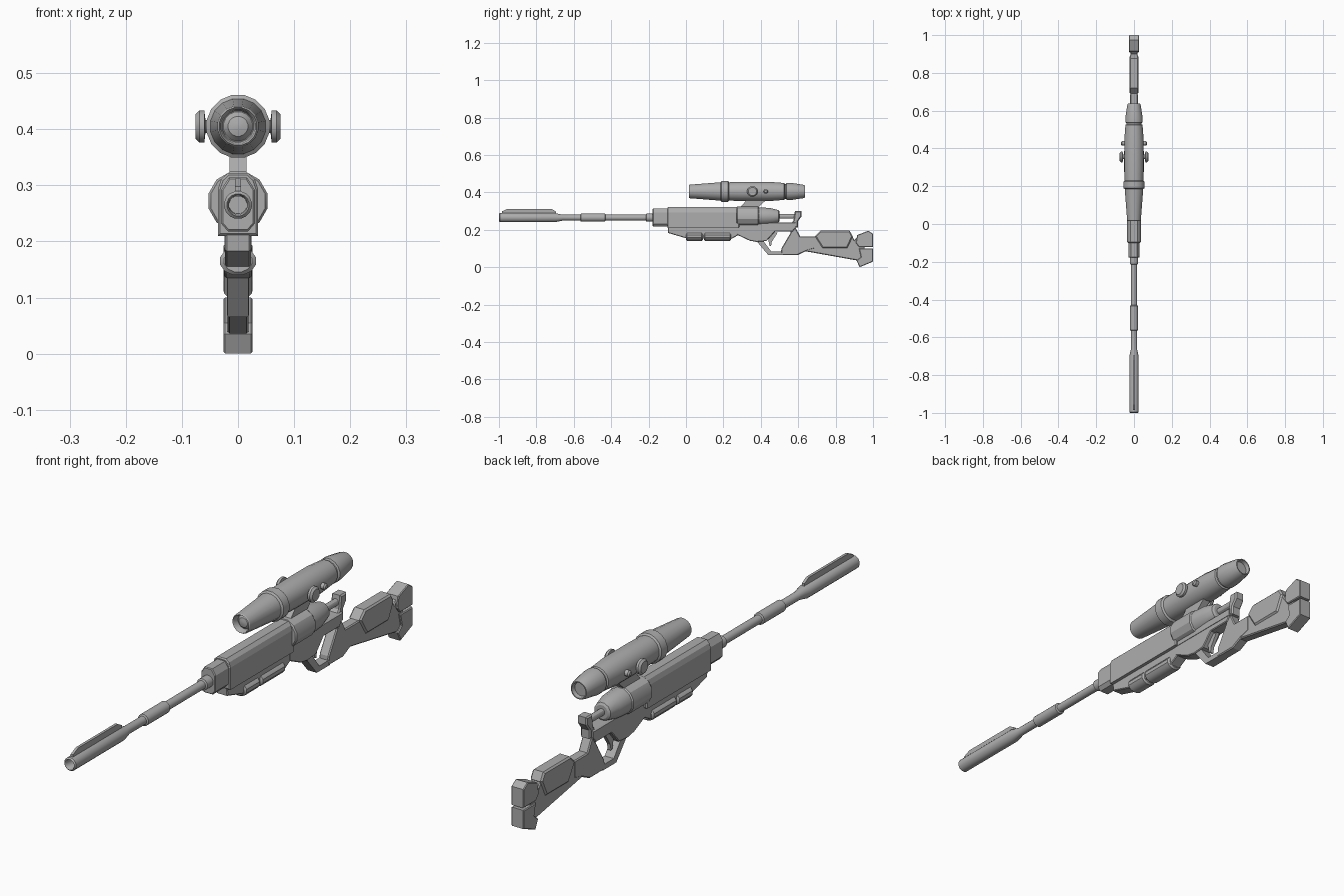
import bpy, bmesh, math
from mathutils import Matrix

cube = bpy.data.objects.get("Cube")
if cube:
    bpy.data.objects.remove(cube, do_unlink=True)

grey = bpy.data.materials.new("gunmetal grey")
grey.use_nodes = True
COL = (0.42, 0.42, 0.42, 1)
grey.diffuse_color = COL
grey.node_tree.nodes["Principled BSDF"].inputs["Base Color"].default_value = COL


def finish(name, bm, smooth=False):
    bmesh.ops.recalc_face_normals(bm, faces=bm.faces)
    me = bpy.data.meshes.new(name)
    bm.to_mesh(me)
    bm.free()
    me.materials.append(grey)
    ob = bpy.data.objects.new(name, me)
    bpy.context.collection.objects.link(ob)
    if smooth:
        bpy.ops.object.select_all(action='DESELECT')
        ob.select_set(True)
        bpy.context.view_layer.objects.active = ob
        bpy.ops.object.shade_smooth_by_angle(angle=math.radians(30))
    return ob


def lathe(name, profile, z, segs=16, axis='Y', origin=(0, 0), sx=1.0):
    """Revolve (position, radius) pairs about an axis; origin is the (x, y) offset."""
    bm = bmesh.new()
    rings = []
    for p, r in profile:
        ring = []
        for i in range(segs):
            a = 2 * math.pi * (i + 0.5) / segs
            u, v = r * math.cos(a) * sx, r * math.sin(a)
            co = (u, p, v) if axis == 'Y' else (p, u, v)
            ring.append(bm.verts.new((co[0] + origin[0], co[1] + origin[1], co[2] + z)))
        rings.append(ring)
    for a, b in zip(rings, rings[1:]):
        for i in range(segs):
            j = (i + 1) % segs
            bm.faces.new((a[i], a[j], b[j], b[i]))
    bm.faces.new(rings[0])
    bm.faces.new(rings[-1])
    return finish(name, bm, True)


def prism(name, pts, half, bevel=0.0):
    """Side outline of (y, z) points extruded across x, with chamfered rims."""
    bm = bmesh.new()
    face = bm.faces.new([bm.verts.new((-half, y, z)) for y, z in pts])
    ext = bmesh.ops.extrude_face_region(bm, geom=[face])
    bmesh.ops.translate(bm, vec=(2 * half, 0, 0),
                        verts=[g for g in ext["geom"] if isinstance(g, bmesh.types.BMVert)])
    if bevel:
        rims = [e for e in bm.edges if abs(e.verts[0].co.x - e.verts[1].co.x) < 1e-6]
        bmesh.ops.bevel(bm, geom=rims, offset=bevel, segments=1, affect='EDGES')
    return finish(name, bm)


def section(name, pts, y0, y1, bevel=0.0):
    """Front outline of (x, z) points, right half only, mirrored and run along y."""
    full = pts + [(-x, z) for x, z in reversed(pts)]
    bm = bmesh.new()
    face = bm.faces.new([bm.verts.new((x, y0, z)) for x, z in full])
    ext = bmesh.ops.extrude_face_region(bm, geom=[face])
    bmesh.ops.translate(bm, vec=(0, y1 - y0, 0),
                        verts=[g for g in ext["geom"] if isinstance(g, bmesh.types.BMVert)])
    if bevel:
        rims = [e for e in bm.edges if abs(e.verts[0].co.y - e.verts[1].co.y) < 1e-6]
        bmesh.ops.bevel(bm, geom=rims, offset=bevel, segments=1, affect='EDGES')
    return finish(name, bm)


# Barrel with hollow muzzle, middle sleeve and rear collar
BZ = 0.265
lathe("barrel", [(-0.96, 0.016), (-0.995, 0.017), (-1.0, 0.02), (-0.995, 0.025), (-0.7, 0.025),
                 (-0.66, 0.016), (-0.565, 0.016), (-0.562, 0.022), (-0.433, 0.022),
                 (-0.43, 0.016), (-0.215, 0.016), (-0.212, 0.022), (-0.15, 0.022)], BZ)
prism("front_sight", [(-0.985, 0.28), (-0.985, 0.298), (-0.955, 0.312), (-0.72, 0.312),
                      (-0.695, 0.298), (-0.695, 0.28)], 0.005)

# Receiver
section("barrel_block", [(0.018, 0.218), (0.03, 0.232), (0.03, 0.292), (0.016, 0.314)], -0.178, -0.09, 0.003)
section("receiver", [(0.036, 0.21), (0.036, 0.293), (0.03, 0.311), (0.018, 0.322)], -0.1, 0.285, 0.004)
lathe("rear_housing", [(0.27, 0.05), (0.275, 0.054), (0.385, 0.054), (0.39, 0.05), (0.45, 0.046),
                       (0.495, 0.034), (0.5, 0.026)], 0.272, 12)
lathe("bolt_rod", [(0.48, 0.013), (0.6, 0.013)], 0.272, 12)
section("lower_rail", [(0.026, 0.21), (0.026, 0.236), (0.02, 0.24)], 0.27, 0.585)
prism("rear_bracket", [(0.54, 0.212), (0.575, 0.25), (0.582, 0.3), (0.618, 0.3), (0.618, 0.272),
                       (0.598, 0.245), (0.598, 0.212)], 0.02, 0.005)

# Fore-end and the split tube beneath it
prism("fore_end", [(-0.098, 0.215), (-0.095, 0.183), (0.0, 0.155), (0.24, 0.15),
                   (0.28, 0.172), (0.34, 0.172), (0.34, 0.215)], 0.023, 0.003)
for name, y0, y1 in (("front_tube", 0.0, 0.09), ("rear_tube", 0.096, 0.24)):
    lathe(name, [(y0, 0.02), (y0 + 0.006, 0.026), (y1 - 0.006, 0.026), (y1, 0.02)], 0.165, 12, sx=1.27)

# Grip, trigger guard and trigger
prism("grip_base", [(0.27, 0.215), (0.27, 0.175), (0.34, 0.142), (0.378, 0.135), (0.43, 0.14),
                    (0.475, 0.19), (0.57, 0.19), (0.587, 0.215)], 0.024, 0.003)
prism("trigger_guard", [(0.375, 0.142), (0.44, 0.065), (0.52, 0.065), (0.515, 0.085),
                        (0.455, 0.085), (0.412, 0.142)], 0.019)
prism("trigger", [(0.44, 0.15), (0.47, 0.185), (0.49, 0.185), (0.458, 0.135), (0.455, 0.112), (0.446, 0.115)], 0.007)
prism("grip", [(0.507, 0.065), (0.597, 0.065), (0.645, 0.088), (0.69, 0.1), (0.69, 0.165),
               (0.61, 0.165), (0.587, 0.21), (0.55, 0.21), (0.56, 0.185), (0.51, 0.1)], 0.02, 0.004)

# Stock, cheek rest and two-piece butt pad
prism("stock", [(0.64, 0.085), (0.92, 0.035), (0.955, 0.06), (0.955, 0.165), (0.92, 0.165), (0.9, 0.145),
                (0.88, 0.185), (0.72, 0.185), (0.69, 0.165), (0.64, 0.165)], 0.019, 0.004)
prism("cheek_rest", [(0.69, 0.165), (0.72, 0.195), (0.875, 0.195), (0.892, 0.165), (0.862, 0.102), (0.73, 0.102)],
      0.025, 0.006)
prism("butt_pad_upper", [(0.915, 0.172), (0.975, 0.195), (1.0, 0.178), (1.0, 0.108), (0.925, 0.108), (0.908, 0.13)],
      0.026, 0.003)
prism("butt_pad_lower", [(0.925, 0.1), (1.0, 0.1), (1.0, 0.03), (0.928, 0.0), (0.912, 0.035), (0.935, 0.055)],
      0.026, 0.003)

# Scope with recessed lenses
SZ = 0.405
lathe("scope", [(0.04, 0.028), (0.02, 0.031), (0.016, 0.034), (0.02, 0.037), (0.185, 0.05), (0.19, 0.057),
                (0.225, 0.057), (0.23, 0.05), (0.3, 0.052), (0.45, 0.052), (0.525, 0.046), (0.528, 0.04),
                (0.535, 0.04), (0.538, 0.047), (0.56, 0.047), (0.625, 0.037), (0.637, 0.033),
                (0.637, 0.029), (0.622, 0.026)], SZ)
lathe("front_lens", [(0.027, 0.006), (0.03, 0.018), (0.042, 0.028)], SZ)
prism("scope_mount", [(0.28, 0.31), (0.375, 0.31), (0.435, 0.365), (0.33, 0.365)], 0.015)

# Scope knobs on both sides
for side, s in (("left", 1), ("right", -1)):
    lathe(side + "_large_knob", [(s * 0.045, 0.012), (s * 0.058, 0.012), (s * 0.06, 0.029),
                                 (s * 0.069, 0.029), (s * 0.076, 0.022)], SZ, 16, 'X', (0, 0.355))
    lathe(side + "_small_knob", [(s * 0.04, 0.012), (s * 0.064, 0.012), (s * 0.069, 0.007)],
          SZ, 12, 'X', (0, 0.427))
